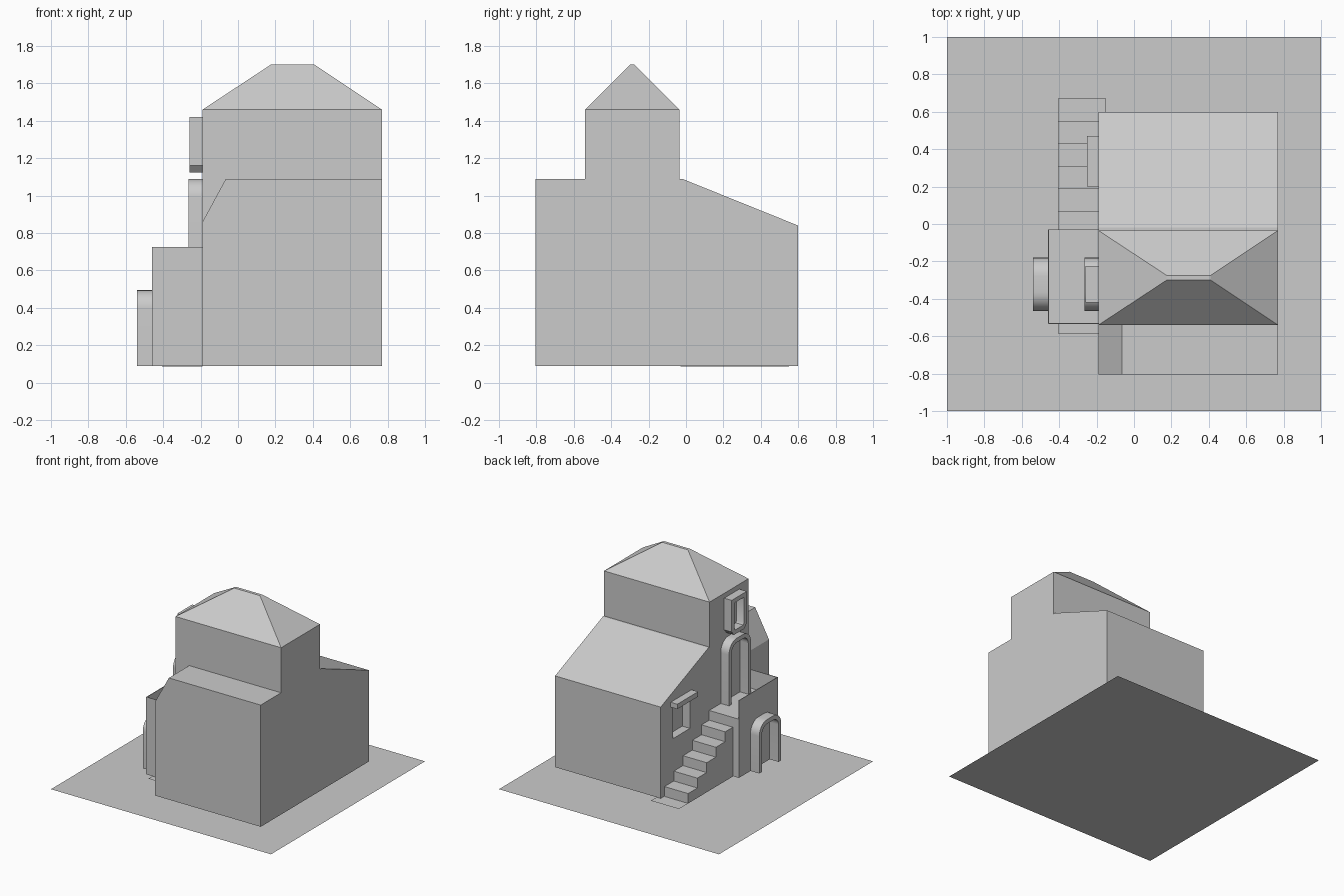
import bpy, bmesh
from math import sin, cos, pi

if "Cube" in bpy.data.objects:
    bpy.data.objects.remove(bpy.data.objects["Cube"])


def finish(name, verts, faces):
    bm = bmesh.new()
    vs = [bm.verts.new(v) for v in verts]
    for f in faces:
        bm.faces.new([vs[i] for i in f])
    if len(faces) > 1:
        bmesh.ops.recalc_face_normals(bm, faces=bm.faces)
    me = bpy.data.meshes.new(name)
    bm.to_mesh(me)
    bm.free()
    ob = bpy.data.objects.new(name, me)
    bpy.context.collection.objects.link(ob)
    return ob


def loft(name, a, b):
    """Closed solid between two matching loops."""
    n = len(a)
    faces = [(i, (i + 1) % n, n + (i + 1) % n, n + i) for i in range(n)]
    faces += [tuple(range(n))[::-1], tuple(range(n, 2 * n))]
    return finish(name, a + b, faces)


def prism_x(name, prof, x0, x1):
    return loft(name, [(x0, y, z) for y, z in prof], [(x1, y, z) for y, z in prof])


def prism_y(name, prof, y0, y1):
    return loft(name, [(x, y0, z) for x, z in prof], [(x, y1, z) for x, z in prof])


def rect(a0, a1, b0, b1):
    return [(a0, b0), (a1, b0), (a1, b1), (a0, b1)]


def arch(y0, y1, z0, z1, r, seg=8):
    """Upright opening outline with rounded upper corners."""
    pts = [(y1, z0)]
    for cy, start in ((y1 - r, 0), (y0 + r, pi / 2)):
        for i in range(seg + 1):
            t = start + i / seg * pi / 2
            pts.append((cy + r * cos(t), z1 - r + r * sin(t)))
    return pts + [(y0, z0)]


def frame(name, outer, inner, x0, x1, closed):
    """Raised surround between two outlines, extruded along x."""
    n = len(outer)
    verts = [(x, y, z) for x in (x0, x1) for loop in (outer, inner) for y, z in loop]
    faces = []
    for i in range(n if closed else n - 1):
        j = (i + 1) % n
        faces += [(i, j, n + j, n + i), (2*n + i, 2*n + j, 3*n + j, 3*n + i),
                  (i, j, 2*n + j, 2*n + i), (n + i, n + j, 3*n + j, 3*n + i)]
    if not closed:
        faces += [(k, n + k, 3*n + k, 2*n + k) for k in (0, n - 1)]
    ob = finish(name, verts, faces)
    ob.data.shade_smooth()
    ob.data.set_sharp_from_angle(angle=0.6)
    return ob


def plane(name, pts):
    return finish(name, pts, [tuple(range(len(pts)))])


X0, X1, BASE = -0.19, 0.77, 0.09

# Ground and path sheet
plane("ground", [(-1, -1, 0), (1, -1, 0), (1, 1, 0), (-1, 1, 0)])
plane("path", [(-.405, -.585, .087), (-.15, -.585, .087), (-.15, .67, .087), (-.405, .67, .087)])

# House: tower and rear lean-to as one profile, front wing with sloped corner
house = prism_x("house", [(-.54, BASE), (.6, BASE), (.6, .84), (-.02, 1.09),
                          (-.035, 1.09), (-.035, 1.46), (-.54, 1.46)], X0, X1)
prism_y("front_wing", [(X0, BASE), (X1, BASE), (X1, 1.09), (-.065, 1.09), (X0, .86)], -.805, -.54)

# Hipped roof
loft("roof", [(x, y, 1.46) for x, y in rect(X0, X1, -.54, -.035)],
     [(x, y, 1.70) for x, y in rect(.175, .41, -.30, -.275)])

# Recessed side window with hood
cutter = prism_x("window_cutter", rect(.22, .44, .52, .79), -.3, -.12)
cutter.hide_render = True
cutter.hide_set(True)
mod = house.modifiers.new("window_recess", "BOOLEAN")
mod.object = cutter
mod.solver = "EXACT"
prism_x("window_hood", rect(.20, .47, .79, .83), -.25, X0)

# Stairs
rise, go = .081, .12
prof = [(-.03, .087), (.55, .087)]
for i in range(5):
    y = .55 - i * go
    z = .087 + (i + 1) * rise
    prof += [(y, z), (y - go if i < 4 else -.03, z)]
prism_x("stairs", prof, -.405, X0)

# Landing block with thin parapets
prism_y("landing", [(-.46, BASE), (X0, BASE), (X0, .572), (-.46, .572)], -.535, -.03)
prism_x("parapet_side", rect(-.535, -.03, .572, .725), -.46, -.455)
prism_y("parapet_front", rect(-.455, X0, .572, .725), -.535, -.53)

# Arched door surrounds
for name, x0, x1, z0, z1 in (("lower_door_frame", -.54, -.46, BASE, .495),
                             ("upper_door_frame", -.265, X0, .572, 1.09)):
    frame(name, arch(-.465, -.18, z0, z1, .10), arch(-.43, -.215, z0, z1 - .035, .065), x0, x1, False)

# Tower window surround
frame("tower_window_frame",
      [(-.39, 1.125), (-.255, 1.125), (-.225, 1.16), (-.225, 1.42), (-.42, 1.42), (-.42, 1.16)],
      [(-.375, 1.16), (-.27, 1.16), (-.26, 1.175), (-.26, 1.385), (-.385, 1.385), (-.385, 1.175)],
      -.258, X0, True)
